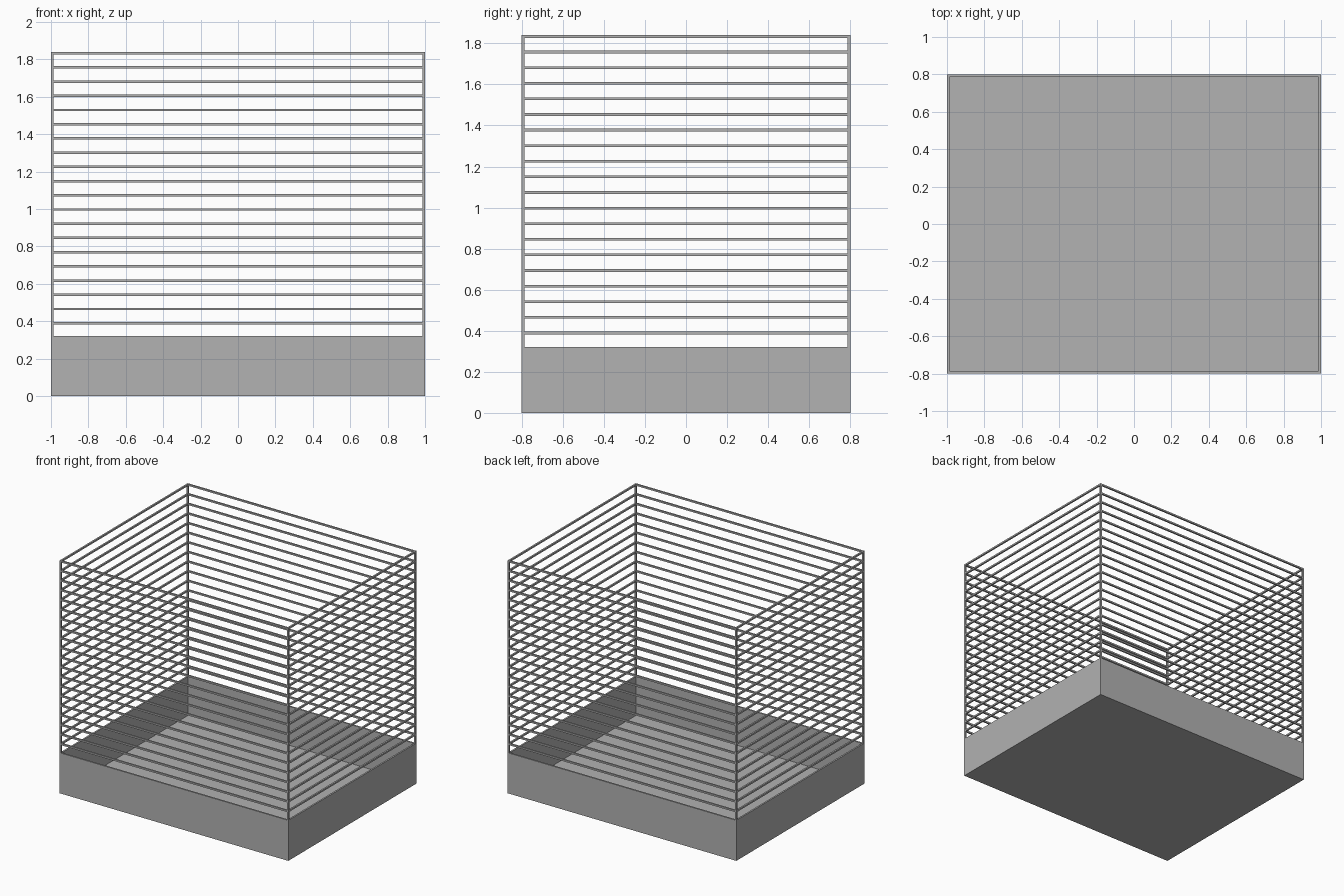
import bpy
from mathutils import Vector

cube = bpy.data.objects.get("Cube")
if cube:
    bpy.data.objects.remove(cube, do_unlink=True)

# One plain grey for everything
grey = bpy.data.materials.new("plain_grey")
grey.use_nodes = True
colour = (0.445, 0.445, 0.445, 1)
grey.diffuse_color = colour
grey.node_tree.nodes["Principled BSDF"].inputs["Base Color"].default_value = colour

HALF_X, HALF_Y = 1.0, 0.8
TRAY_TOP, TOP = 0.32, 1.84
BAR = 0.013
BARS = 20


def box(name, low, high):
    low, high = Vector(low), Vector(high)
    bpy.ops.mesh.primitive_cube_add(size=1, location=(low + high) / 2)
    obj = bpy.context.object
    obj.name = name
    obj.scale = high - low
    bpy.ops.object.transform_apply(location=False, rotation=False, scale=True)
    obj.data.materials.append(grey)
    return obj


def ring(name, z0, z1):
    """Four sides of a rectangular frame, butted at the corners."""
    ix, iy = HALF_X - BAR, HALF_Y - BAR
    box(name + "_front", (-ix, -HALF_Y, z0), (ix, -iy, z1))
    box(name + "_back", (-ix, iy, z0), (ix, HALF_Y, z1))
    box(name + "_right", (-HALF_X, -iy, z0), (-ix, iy, z1))
    box(name + "_left", (ix, -iy, z0), (HALF_X, iy, z1))


# Tray: floor panel with one-piece walls pulled up around it
tray = box("tray", (-HALF_X, -HALF_Y, 0), (HALF_X, HALF_Y, TRAY_TOP))
cutter = box("tray_cutter", (BAR - HALF_X, BAR - HALF_Y, BAR),
             (HALF_X - BAR, HALF_Y - BAR, TRAY_TOP + BAR))
cutter.hide_render = True
cutter.hide_set(True)
hollow = tray.modifiers.new("hollow", 'BOOLEAN')
hollow.operation = 'DIFFERENCE'
hollow.solver = 'EXACT'
hollow.object = cutter
bpy.context.view_layer.objects.active = tray
tray.select_set(True)
bpy.ops.object.modifier_apply(modifier="hollow")
bpy.data.objects.remove(cutter, do_unlink=True)

# Corner posts
for sx, side in ((-1, "right"), (1, "left")):
    for sy, end in ((-1, "front"), (1, "back")):
        x, y = sorted((sx * HALF_X, sx * (HALF_X - BAR))), sorted((sy * HALF_Y, sy * (HALF_Y - BAR)))
        box(f"post_{end}_{side}", (x[0], y[0], TRAY_TOP), (x[1], y[1], TOP))

# Evenly spaced horizontal bars up all four sides
step = (TOP - TRAY_TOP) / BARS
for i in range(1, BARS + 1):
    z = TRAY_TOP + i * step
    ring(f"bar_{i}", z - BAR, z)
